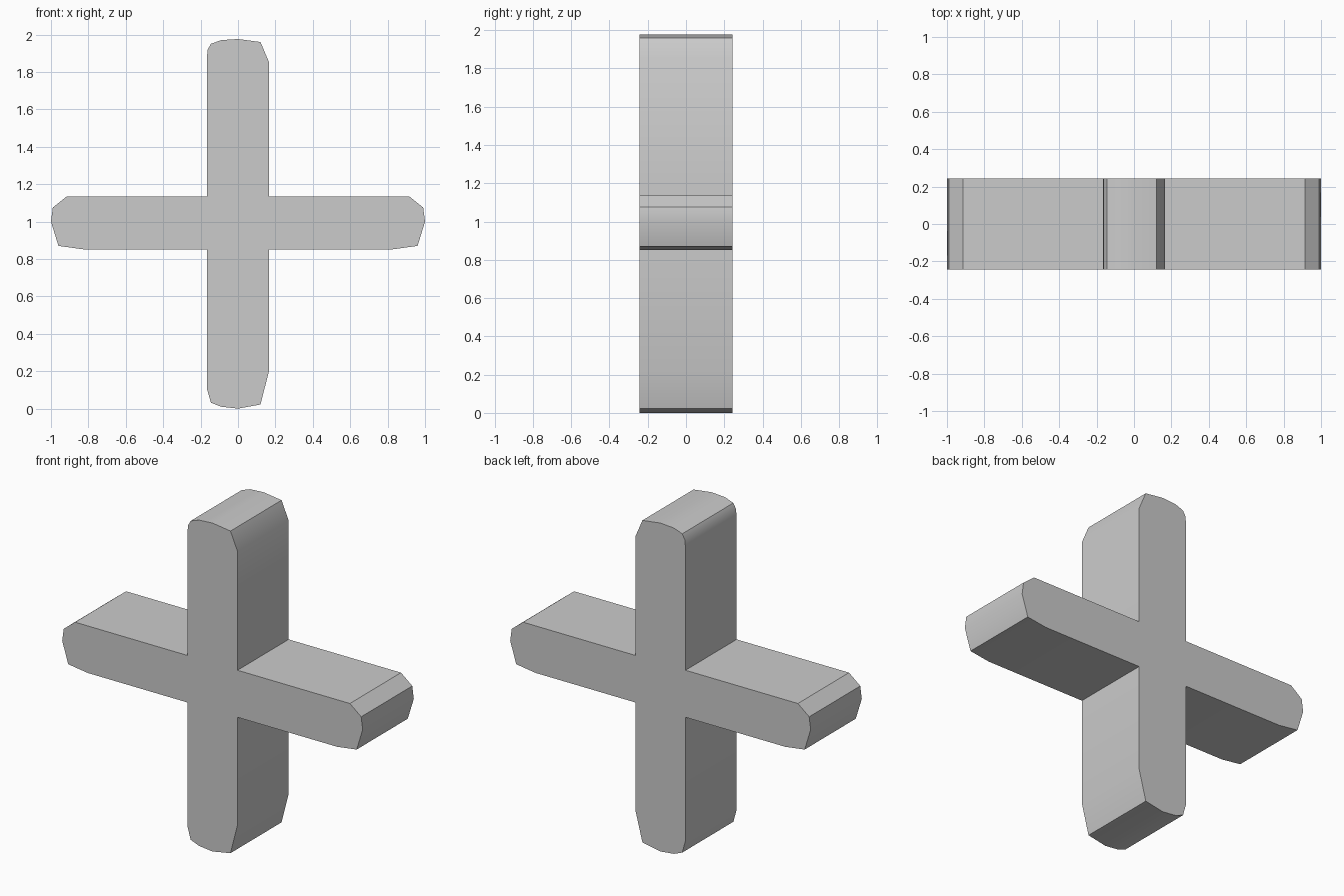
import bpy, bmesh

if "Cube" in bpy.data.objects:
    bpy.data.objects.remove(bpy.data.objects["Cube"])

DEPTH = 0.486

# End of the crossbar, right side, from the top inner corner to the bottom one
arm_right = [(0.167, 1.135), (0.915, 1.135), (0.99, 1.075), (1.0, 1.0),
             (0.96, 0.87), (0.83, 0.852), (0.167, 0.852)]
arm_left = [(-x, z) for x, z in reversed(arm_right)]

# Rounded, slightly uneven ends of the upright
foot = [(0.167, 0.205), (0.12, 0.022), (0.0, 0.0), (-0.09, 0.01),
        (-0.145, 0.032), (-0.167, 0.11)]
head = [(-0.167, 1.87), (-0.162, 1.92), (-0.145, 1.95), (-0.09, 1.97),
        (0.0, 1.976), (0.12, 1.96), (0.167, 1.85)]

# Cross outline extruded from front to back
bm = bmesh.new()
outline = arm_right + foot + arm_left + head
face = bm.faces.new([bm.verts.new((x, -DEPTH / 2, z)) for x, z in outline])
back = bmesh.ops.extrude_face_region(bm, geom=[face])["geom"]
bmesh.ops.translate(bm, vec=(0, DEPTH, 0),
                    verts=[g for g in back if isinstance(g, bmesh.types.BMVert)])
bmesh.ops.recalc_face_normals(bm, faces=bm.faces)
mesh = bpy.data.meshes.new("cross_block")
bm.to_mesh(mesh)
bm.free()

cross = bpy.data.objects.new("cross_block", mesh)
bpy.context.collection.objects.link(cross)
bpy.context.view_layer.objects.active = cross
cross.select_set(True)
bpy.ops.object.shade_smooth_by_angle(angle=0.52)
